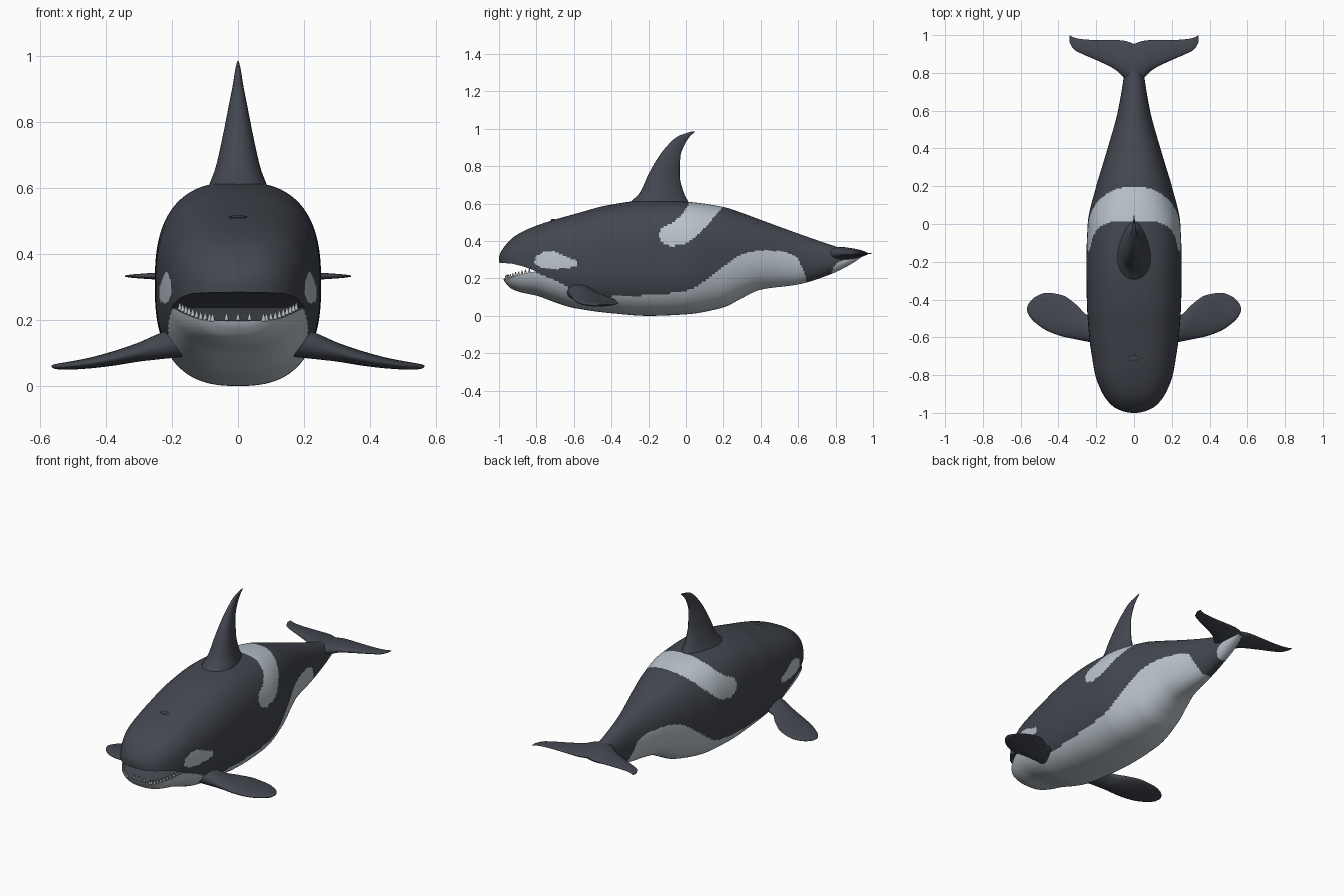
import bpy, bmesh, math
from mathutils import Vector

if "Cube" in bpy.data.objects:
    bpy.data.objects.remove(bpy.data.objects["Cube"])


def material(name, rgb):
    m = bpy.data.materials.new(name)
    m.diffuse_color = (*rgb, 1)
    m.use_nodes = True
    m.node_tree.nodes["Principled BSDF"].inputs["Base Color"].default_value = m.diffuse_color
    return m


DARK = material("slate skin", (0.056, 0.062, 0.078))
PALE = material("pale patch", (0.50, 0.56, 0.61))
TOOTH = material("tooth grey", (0.45, 0.47, 0.48))


def curve(table, col):
    """Monotone cubic interpolation of one column over the first column."""
    xs, ys = [r[0] for r in table], [r[col] for r in table]
    d = [(ys[i + 1] - ys[i]) / (xs[i + 1] - xs[i]) for i in range(len(xs) - 1)]
    m = [d[0]] + [0 if a * b <= 0 else 2 * a * b / (a + b) for a, b in zip(d, d[1:])] + [d[-1]]

    def f(x):
        x = min(max(x, xs[0]), xs[-1])
        i = 0
        while i < len(d) - 1 and x > xs[i + 1]:
            i += 1
        h = xs[i + 1] - xs[i]
        t = (x - xs[i]) / h
        return ((1 + 2 * t) * (1 - t) ** 2 * ys[i] + t * (1 - t) ** 2 * h * m[i]
                + t * t * (3 - 2 * t) * ys[i + 1] + t * t * (t - 1) * h * m[i + 1])
    return f


def loft(name, rings, mats, rule=None):
    bm = bmesh.new()
    vr = [[bm.verts.new(p) for p in r] for r in rings]
    n = len(vr[0])
    for a, b in zip(vr, vr[1:]):
        for j in range(n):
            k = (j + 1) % n
            bm.faces.new((a[j], a[k], b[k], b[j]))
    bm.faces.new(vr[0])
    bm.faces.new(vr[-1])
    bmesh.ops.recalc_face_normals(bm, faces=bm.faces[:])
    if rule:
        for f in bm.faces:
            f.material_index = rule(f.calc_center_median())
    return finish(name, bm, mats)


def finish(name, bm, mats):
    me = bpy.data.meshes.new(name)
    bm.to_mesh(me)
    bm.free()
    ob = bpy.data.objects.new(name, me)
    bpy.context.collection.objects.link(ob)
    for m in mats:
        me.materials.append(m)
    return ob


def smooth(ob, deg=40):
    bpy.ops.object.select_all(action='DESELECT')
    ob.select_set(True)
    bpy.context.view_layer.objects.active = ob
    bpy.ops.object.shade_smooth_by_angle(angle=math.radians(deg))


def inside(y, z, poly):
    hit = False
    for (y1, z1), (y2, z2) in zip(poly, poly[1:] + poly[:1]):
        if (z1 > z) != (z2 > z) and y < (y2 - y1) * (z - z1) / (z2 - z1) + y1:
            hit = not hit
    return hit


# Body stations: y, top z, bottom z, half width
BODY = [(-1.0, .315, .285, .012), (-.995, .332, .26, .045), (-.985, .35, .225, .075),
        (-.97, .372, .183, .105), (-.93, .415, .143, .145), (-.88, .447, .125, .175),
        (-.8, .482, .108, .205), (-.7, .515, .072, .223), (-.6, .543, .042, .237),
        (-.4, .595, .014, .25), (-.2, .618, 0, .252), (0, .61, .008, .245),
        (.2, .582, .045, .2), (.3, .55, .095, .17), (.4, .513, .14, .14),
        (.6, .44, .168, .085), (.78, .378, .225, .054), (.88, .348, .275, .04),
        (.95, .34, .322, .02)]
top, bottom, width = (curve(BODY, c) for c in (1, 2, 3))


def power(y):
    return 2.6 if y < 0 else 2.6 - 0.5 * min(1, y / .5)


# Markings, in side view (y, z)
belly = curve([(-1, .24), (-.84, .238), (-.75, .21), (-.65, .165), (-.58, .12), (-.4, .105),
               (-.2, .11), (0, .135), (.1, .185), (.2, .265), (.3, .33), (.4, .35),
               (.5, .345), (.59, .315), (.615, .27), (.65, .17), (.66, 0)], 1)
SADDLE = [(.01, .66), (.01, .59), (-.02, .545), (-.06, .505), (-.13, .47), (-.148, .43),
          (-.13, .39), (-.08, .373), (-.01, .38), (.05, .42), (.11, .48), (.17, .55), (.2, .585), (.2, .66)]
TAIL_SPOT = [(.77, .18), (.785, .255), (.81, .285), (.86, .305), (.94, .326), (.96, .30), (.9, .2)]
EYE = [(-.815, .28), (-.80, .32), (-.76, .343), (-.7, .343), (-.64, .315), (-.585, .297),
       (-.58, .27), (-.63, .255), (-.7, .252), (-.77, .257)]


def marking(c):
    return int((c.y < .66 and c.z < belly(c.y)) or
               any(inside(c.y, c.z, p) for p in (SADDLE, TAIL_SPOT, EYE)))


NY, NT = 260, 160
rings = []
for i in range(NY + 1):
    y = -1 + 1.95 * (i / NY) ** 1.15
    zc, h, w, n = (top(y) + bottom(y)) / 2, (top(y) - bottom(y)) / 2, width(y), power(y)
    ring = []
    for j in range(NT):
        c, s = math.cos(math.tau * j / NT), math.sin(math.tau * j / NT)
        k = (abs(c) ** n + abs(s) ** n) ** (-1 / n)
        ring.append((w * c * k, y, zc + h * s * k))
    rings.append(ring)
body = loft("body", rings, [DARK, PALE], marking)

# Open mouth: wedge cut right through the snout
MOUTH = [(-1.05, .288), (-.93, .279), (-.87, .264), (-.82, .246), (-.80, .238),
         (-.84, .232), (-.9, .217), (-.95, .202), (-1.05, .185)]
cutter = loft("mouth_cutter", [[(x, y, z) for y, z in MOUTH] for x in (-.4, .4)], [DARK])
cutter.hide_render = True
mod = body.modifiers.new("mouth", 'BOOLEAN')
mod.operation, mod.object, mod.solver = 'DIFFERENCE', cutter, 'EXACT'
bpy.context.view_layer.objects.active = body
bpy.ops.object.modifier_apply(modifier="mouth")
bpy.data.objects.remove(cutter)
smooth(body)


# Fins: table rows are span, leading y, trailing y, half thickness, offset
def fin(name, table, place, lo, hi, steps=48, sides=32):
    le, te, th, off = (curve(table, c) for c in (1, 2, 3, 4))
    out = []
    for i in range(steps + 1):
        s = lo + (hi - lo) * (.5 - .5 * math.cos(math.pi * i / steps))
        a, b = le(abs(s)), te(abs(s))
        ring = []
        for j in range(sides):
            t = math.tau * j / sides
            y = (a + b) / 2 - (b - a) / 2 * math.cos(t)
            ring.append(place(s, y, th(abs(s)) * math.sin(t) * (1 + .3 * math.cos(t)), off(abs(s))))
        out.append(ring)
    smooth(loft(name, out, [DARK]), 50)


DORSAL = [(.54, -.36, .05, .11, 0), (.6, -.305, .018, .088, 0), (.66, -.245, -.012, .066, 0),
          (.75, -.203, -.033, .046, 0), (.85, -.146, -.03, .027, 0), (.92, -.09, -.005, .014, 0),
          (.96, -.043, .022, .008, 0), (.985, .025, .05, .002, 0)]
fin("dorsal_fin", DORSAL, lambda s, y, t, o: (t, y, s), .54, .985)

FLUKE = [(0, .74, .953, .034, .333), (.05, .772, .97, .03, .333), (.1, .818, .974, .02, .333),
         (.2, .868, .974, .013, .333), (.28, .903, .979, .008, .333), (.32, .926, .988, .005, .333),
         (.342, .965, 1.0, .002, .333)]
fin("tail_flukes", FLUKE, lambda s, y, t, o: (s, y, o + t), -.342, .342, 80)

PECTORAL = [(.14, -.65, -.5, .052, .145), (.25, -.622, -.48, .036, .117), (.3, -.612, -.432, .028, .103),
            (.38, -.595, -.377, .021, .083), (.46, -.565, -.364, .015, .068), (.52, -.525, -.384, .011, .061),
            (.555, -.487, -.418, .007, .059), (.566, -.462, -.44, .002, .06)]
for side, sx in (("left", 1), ("right", -1)):
    fin(side + "_pectoral_fin", PECTORAL, lambda s, y, t, o: (sx * s, y, o + t), .14, .566)

# Teeth along the lower jaw rim
rim = curve(MOUTH[:4:-1], 1)
spots = [(x, -.957) for x in (-.035, 0, .035)]
for k in range(10):
    y = -.963 + .125 * (k / 9) ** 1.5
    zc, h = (top(y) + bottom(y)) / 2, (top(y) - bottom(y)) / 2
    x = width(y) * max(0, 1 - (abs(rim(y) - zc) / h) ** 2.6) ** (1 / 2.6) - .012
    spots += [(x, y), (-x, y)]
bm = bmesh.new()
for x, y in spots:
    made = bmesh.ops.create_cone(bm, cap_ends=True, segments=10, radius1=.008, radius2=.002, depth=.024)
    bmesh.ops.translate(bm, verts=made["verts"], vec=Vector((x, y, rim(y) + .008)))
smooth(finish("teeth", bm, [TOOTH]))

# Blowhole: low oval bump on the head
bm = bmesh.new()
bmesh.ops.create_uvsphere(bm, u_segments=20, v_segments=10, radius=1)
bmesh.ops.scale(bm, verts=bm.verts[:], vec=(.028, .014, .006))
bmesh.ops.translate(bm, verts=bm.verts[:], vec=(0, -.71, top(-.71)))
smooth(finish("blowhole", bm, [DARK]))
